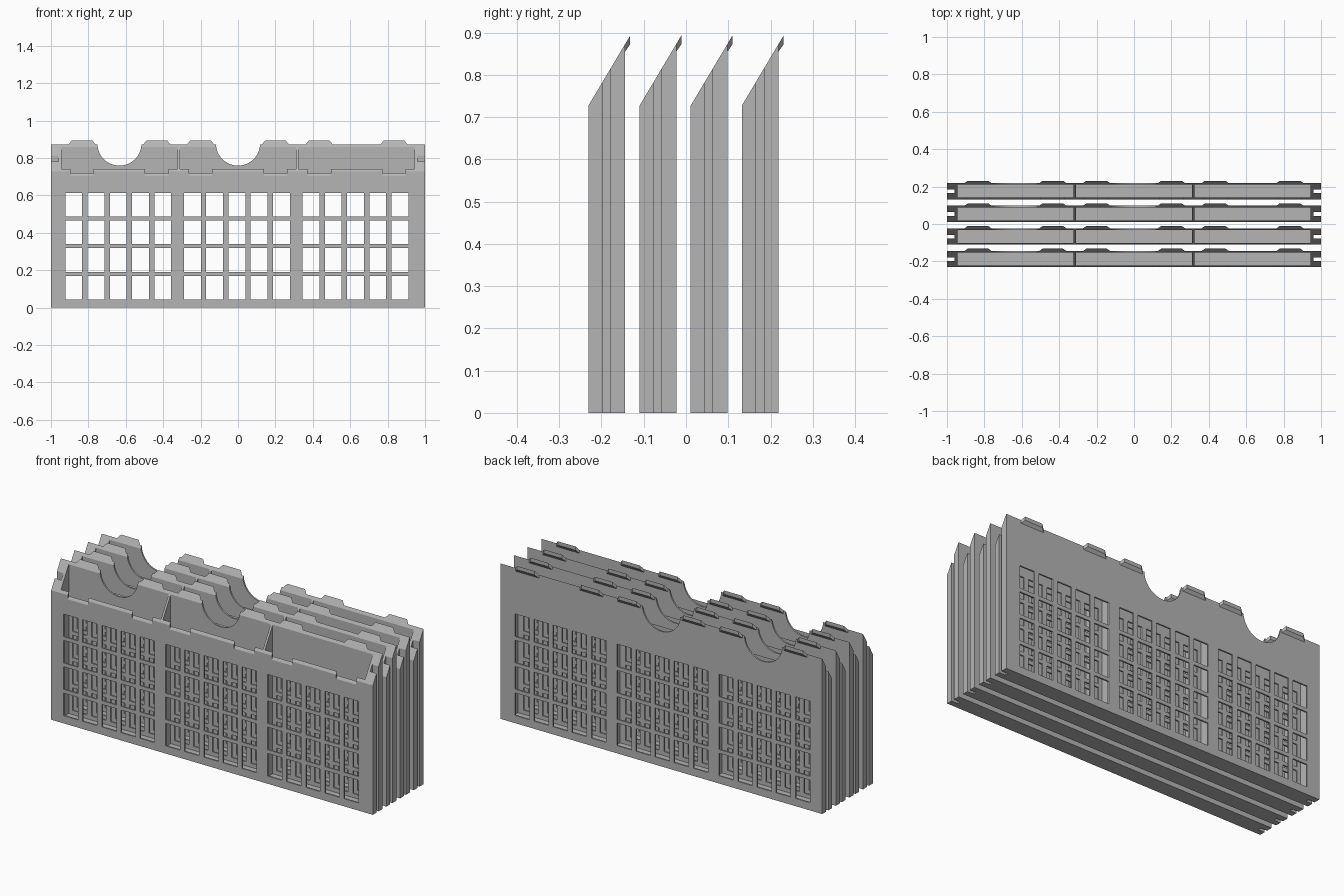
import bpy
import bmesh
from mathutils import Vector

cube = bpy.data.objects.get("Cube")
if cube:
    bpy.data.objects.remove(cube, do_unlink=True)

grey = bpy.data.materials.new("plain grey")
grey.use_nodes = True
colour = (0.46, 0.46, 0.46, 1)
grey.diffuse_color = colour
grey.node_tree.nodes["Principled BSDF"].inputs["Base Color"].default_value = colour

DEPTH, FRONT_TOP, BACK_TOP, WALL = 0.087, 0.727, 0.873, 0.009
SLOPE = (BACK_TOP - FRONT_TOP) / DEPTH
BAYS = (-0.634, 0, 0.634)
TAB_X = [c + s * 0.2 for c in BAYS for s in (-1, 1)]


def slope_z(y):
    return FRONT_TOP + y * SLOPE


def add_prism(bm, ends):
    """Closed solid between matching outlines."""
    loops = [[bm.verts.new(p) for p in outline] for outline in ends]
    first, last = loops
    n = len(first)
    bm.faces.new(first)
    bm.faces.new(last[::-1])
    for i in range(n):
        bm.faces.new((first[i], last[i], last[(i + 1) % n], first[(i + 1) % n]))


def add_profile(bm, points, x0, x1):
    add_prism(bm, [[(x, y, z) for y, z in points] for x in (x0, x1)])


def add_box(bm, x0, x1, y0, y1, z0, z1):
    add_profile(bm, [(y0, z0), (y1, z0), (y1, z1), (y0, z1)], x0, x1)


def make_object(name, bm, hidden=False):
    bmesh.ops.recalc_face_normals(bm, faces=bm.faces)
    mesh = bpy.data.meshes.new(name)
    bm.to_mesh(mesh)
    bm.free()
    mesh.materials.append(grey)
    obj = bpy.data.objects.new(name, mesh)
    bpy.context.collection.objects.link(obj)
    obj.hide_render = hidden
    return obj


# Solid slab with a slanted top
bm = bmesh.new()
add_profile(bm, [(0, 0), (DEPTH, 0), (DEPTH, BACK_TOP), (0, FRONT_TOP)], -1, 1)
body = make_object("tray_body", bm)
cutters = []

# Three deep pockets
bm = bmesh.new()
for c in BAYS:
    add_box(bm, c - 0.311, c + 0.311, WALL, DEPTH - WALL, 0.02, 1.2)
cutters.append(make_object("pocket_cutter", bm, True))

# Window lattice in front and back walls
bm = bmesh.new()
for c in BAYS:
    for col in range(5):
        x = c - 0.289 + col * 0.119
        for row in range(4):
            z = 0.043 + row * 0.148
            add_box(bm, x, x + 0.09, -0.1, 0.2, z, z + 0.127)
cutters.append(make_object("window_cutter", bm, True))

# Round finger cutouts in the back wall
bm = bmesh.new()
for c in BAYS:
    made = bmesh.ops.create_cone(bm, cap_ends=True, segments=48, radius1=0.118,
                                 radius2=0.118, depth=0.1)["verts"]
    for v in made:
        v.co = Vector((c + v.co.x, 0.09 + v.co.z, 0.877 + v.co.y))
cutters.append(make_object("finger_cutter", bm, True))

# Slanted notches in the front lip
bm = bmesh.new()
for x in TAB_X:
    lip = [(y, slope_z(y) + dz) for y, dz in
           ((-0.02, -0.023), (0.03, -0.023), (0.03, 0.1), (-0.02, 0.1))]
    add_profile(bm, lip, x - 0.062, x + 0.062)
cutters.append(make_object("notch_cutter", bm, True))

# Full-height grooves in both ends
bm = bmesh.new()
for side in (-1, 1):
    add_box(bm, *sorted((side * 0.96, side * 1.1)), 0.033, 0.052, -0.1, 1.2)
cutters.append(make_object("groove_cutter", bm, True))

for cutter in cutters:
    mod = body.modifiers.new(cutter.name, "BOOLEAN")
    mod.operation = "DIFFERENCE"
    mod.solver = "EXACT"
    mod.object = cutter
bpy.context.view_layer.update()
evaluated = body.evaluated_get(bpy.context.evaluated_depsgraph_get())
tray_mesh = bpy.data.meshes.new_from_object(evaluated)
body.modifiers.clear()
body.data = tray_mesh
for cutter in cutters:
    bpy.data.objects.remove(cutter, do_unlink=True)

# Hooked tabs along the back edge, tapering towards the tip
bm = bmesh.new()
TIP = DEPTH + 0.012
for x in TAB_X:
    ends = []
    for s in (-1, 1):
        wide, slim = x + s * 0.072, x + s * 0.055
        ends.append([(wide, DEPTH, BACK_TOP - 0.018), (slim, TIP, slope_z(TIP) - 0.021),
                     (slim, TIP, slope_z(TIP)), (wide, DEPTH, BACK_TOP)])
    add_prism(bm, ends)
tabs = make_object("back_tabs", bm)

# Four trays in a row
for i in range(4):
    for part in (body, tabs):
        obj = part if i == 0 else part.copy()
        if i:
            bpy.context.collection.objects.link(obj)
        obj.name = f"{part.data.name if part is tabs else 'tray_body'}_{i + 1}"
        obj.location.y = -0.231 + i * 0.121
